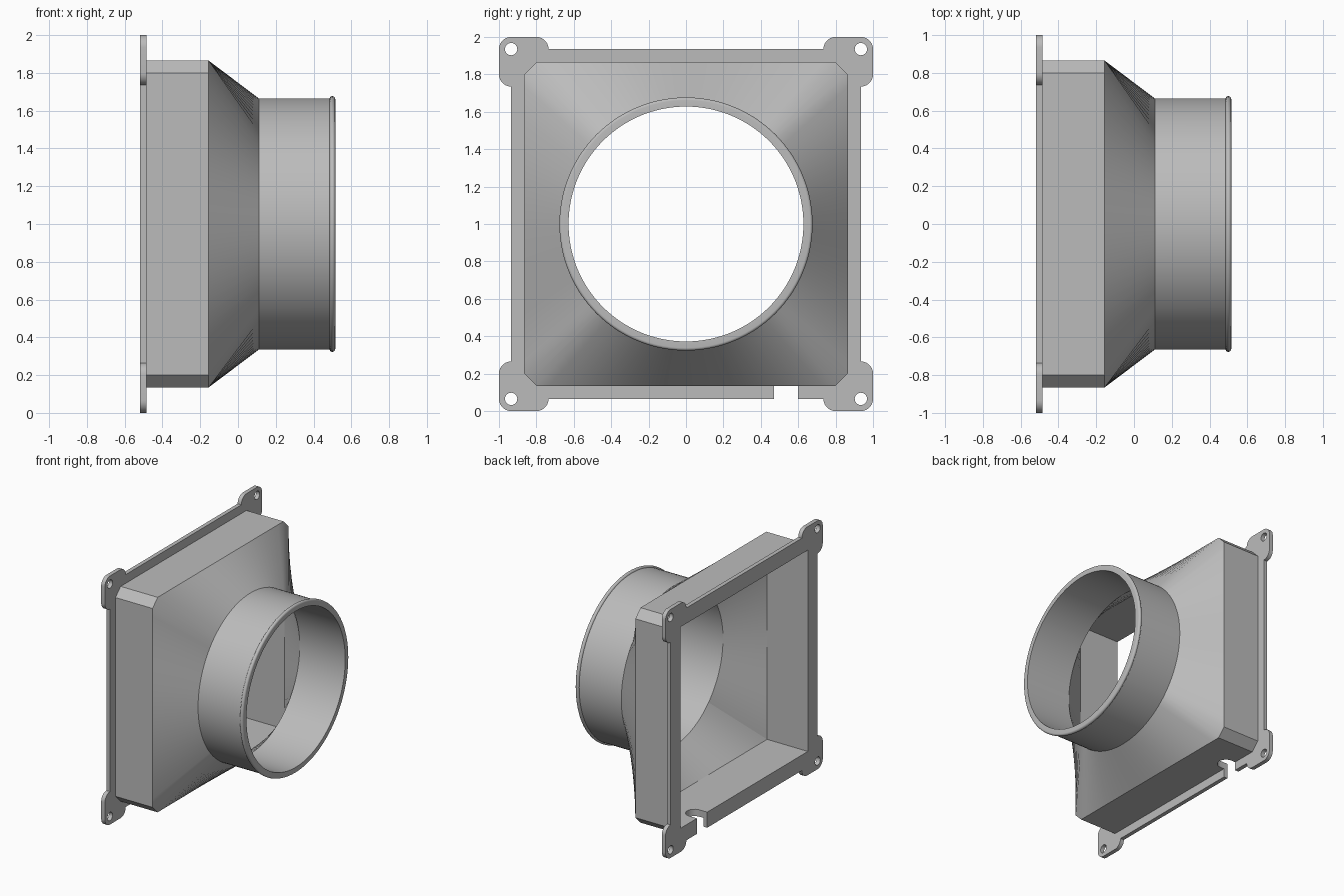
import bpy
import bmesh
from math import sin, cos, pi, radians
from mathutils import Vector

if "Cube" in bpy.data.objects:
    bpy.data.objects.remove(bpy.data.objects["Cube"])

grey = bpy.data.materials.new("light grey plastic")
grey.use_nodes = True
colour = (0.5, 0.5, 0.5, 1)
grey.diffuse_color = colour
grey.node_tree.nodes["Principled BSDF"].inputs["Base Color"].default_value = colour

CENTRE = 1.0          # height of the duct axis
BOX, FLAT, BORE = 0.865, 0.80, 0.81
CORNER = radians(42.8)
STEPS = 24


def add_mesh(name, bm):
    bmesh.ops.recalc_face_normals(bm, faces=bm.faces)
    mesh = bpy.data.meshes.new(name)
    bm.to_mesh(mesh)
    bm.free()
    obj = bpy.data.objects.new(name, mesh)
    bpy.context.collection.objects.link(obj)
    mesh.materials.append(grey)
    return obj


def shade(obj, angle):
    bpy.ops.object.select_all(action='DESELECT')
    obj.select_set(True)
    bpy.context.view_layer.objects.active = obj
    bpy.ops.object.shade_smooth_by_angle(angle=radians(angle))


# Ring shapes: each quarter turn holds one side and the middle of one corner
SIDE = [-CORNER + 2 * CORNER * i / STEPS for i in range(STEPS + 1)] + [pi / 4]


def turned(points):
    for q in range(4):
        c, s = (1, 0, -1, 0)[q], (0, 1, 0, -1)[q]
        for u, v in points:
            yield u * c - v * s, u * s + v * c


def circle(r):
    return list(turned([(r * cos(a), r * sin(a)) for a in SIDE]))


def chamfered_square():
    mid = (BOX + FLAT) / 2
    side = [(BOX, FLAT * a / CORNER) for a in SIDE[:-1]]
    return list(turned(side + [(mid, mid)]))


def sharp_square():
    return list(turned([(BORE, BORE * a / (pi / 4)) for a in SIDE]))


# Duct: outer skin forwards, rounded lip, inner skin backwards
lip = [(0.5 + 0.015 * sin(t), 0.662 + 0.015 * cos(t))
       for t in [radians(a) for a in range(-80, 91, 17)]]
sections = [(-0.485, chamfered_square()), (-0.155, chamfered_square()),
            (0.11, circle(0.665))]
sections += [(x, circle(r)) for x, r in lip]
sections += [(0.515, circle(0.628)), (0.11, circle(0.628)),
             (-0.155, sharp_square()), (-0.485, sharp_square())]

bm = bmesh.new()
rings = [[bm.verts.new((x, u, CENTRE + v)) for u, v in pts] for x, pts in sections]
for a, b in zip(rings, rings[1:] + rings[:1]):
    for i in range(len(a)):
        j = (i + 1) % len(a)
        bm.faces.new((a[i], a[j], b[j], b[i]))
duct = add_mesh("duct", bm)

# Cable slot with a round end, cut through the floor of the duct
SLOT_Y, SLOT_R = 0.535, 0.065
outline = [(-0.6, SLOT_Y - SLOT_R)]
outline += [(-0.45 + SLOT_R * cos(t), SLOT_Y + SLOT_R * sin(t))
            for t in [pi * (i / 12 - 0.5) for i in range(13)]]
outline += [(-0.6, SLOT_Y + SLOT_R)]
bm = bmesh.new()
face = bm.faces.new([bm.verts.new((x, y, 0.05)) for x, y in outline])
top = bmesh.ops.extrude_face_region(bm, geom=[face])["geom"]
bmesh.ops.translate(bm, vec=Vector((0, 0, 0.25)),
                    verts=[v for v in top if isinstance(v, bmesh.types.BMVert)])
cutter = add_mesh("slot_cutter", bm)
cutter.hide_render = True
cut = duct.modifiers.new("slot", 'BOOLEAN')
cut.operation, cut.solver, cut.object = 'DIFFERENCE', 'EXACT', cutter
bpy.context.view_layer.objects.active = duct
bpy.ops.object.modifier_apply(modifier="slot")
bpy.data.objects.remove(cutter)
shade(duct, 25)

# Flange: open frame with a rounded ear and a screw hole at each corner
EDGE, EAR, R = 0.935, 0.80, 0.065


def arc(cx, cy, start, sweep=90, r=R, n=10):
    return [(cx + r * cos(radians(start + sweep * i / n)),
             cy + r * sin(radians(start + sweep * i / n))) for i in range(n + 1)]


ear = arc(EDGE, EAR, -90) + arc(EDGE, EDGE, 0) + arc(EAR, EDGE, 90)
ears = list(turned(ear))
last = len(ear) * 3
left, right = SLOT_Y - SLOT_R, SLOT_Y + SLOT_R
frame = [(right, -EDGE)] + ears[last:] + ears[:last] + [
    (left, -EDGE), (left, -BORE), (-BORE, -BORE), (-BORE, BORE),
    (BORE, BORE), (BORE, -BORE), (right, -BORE)]
holes = [arc(sx * EDGE, sy * EDGE, 0, 345, 0.033, 23)
         for sx in (-1, 1) for sy in (-1, 1)]

curve = bpy.data.curves.new("flange_outline", 'CURVE')
curve.dimensions, curve.fill_mode, curve.extrude = '2D', 'BOTH', 0.0165
for loop in [frame] + holes:
    spline = curve.splines.new('POLY')
    spline.points.add(len(loop) - 1)
    for p, (u, v) in zip(spline.points, loop):
        p.co = (u, v, 0, 1)
    spline.use_cyclic_u = True
source = bpy.data.objects.new("flange_outline", curve)
bpy.context.collection.objects.link(source)
bpy.context.view_layer.update()
mesh = bpy.data.meshes.new_from_object(
    source.evaluated_get(bpy.context.evaluated_depsgraph_get()))
bpy.data.objects.remove(source)
bm = bmesh.new()
bm.from_mesh(mesh)
bpy.data.meshes.remove(mesh)
bmesh.ops.remove_doubles(bm, verts=bm.verts, dist=0.0001)
flange = add_mesh("flange", bm)
flange.rotation_euler = (pi / 2, 0, pi / 2)
flange.location = (-0.5015, 0, CENTRE)
shade(flange, 30)
